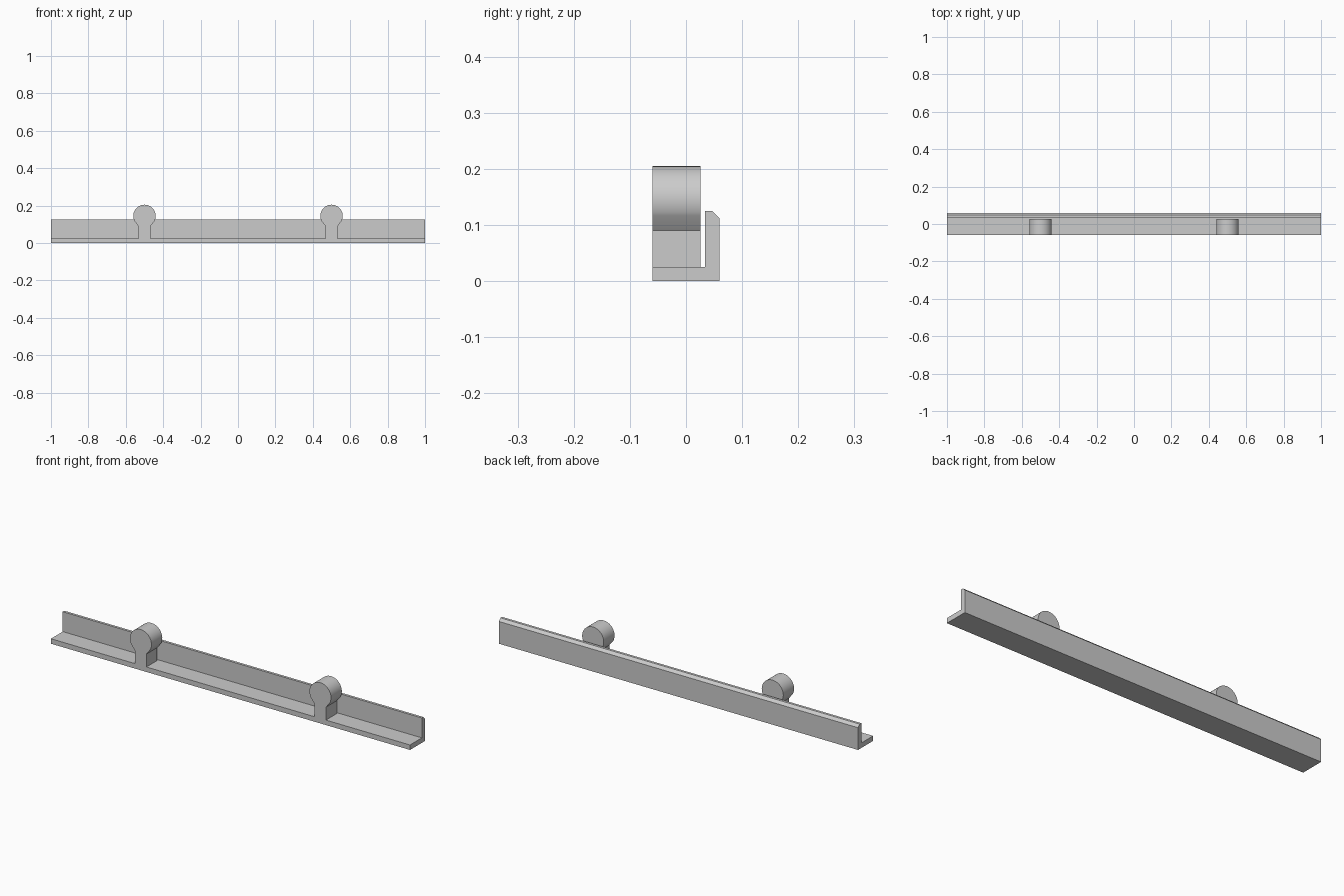
import bpy
import bmesh
from math import asin, cos, pi, sin
from mathutils import Vector

default = bpy.data.objects.get("Cube")
if default:
    bpy.data.objects.remove(default, do_unlink=True)

grey = bpy.data.materials.new("plain grey")
grey.use_nodes = True
colour = (0.6, 0.6, 0.6, 1)
grey.diffuse_color = colour
grey.node_tree.nodes["Principled BSDF"].inputs["Base Color"].default_value = colour


def extrude_profile(name, points, offset):
    """Extrude a closed outline into a solid along the offset vector."""
    bm = bmesh.new()
    face = bm.faces.new([bm.verts.new(p) for p in points])
    result = bmesh.ops.extrude_face_region(bm, geom=[face], use_keep_orig=True)
    moved = [v for v in result["geom"] if isinstance(v, bmesh.types.BMVert)]
    bmesh.ops.translate(bm, verts=moved, vec=Vector(offset))
    bmesh.ops.recalc_face_normals(bm, faces=bm.faces)
    mesh = bpy.data.meshes.new(name)
    bm.to_mesh(mesh)
    bm.free()
    mesh.materials.append(grey)
    obj = bpy.data.objects.new(name, mesh)
    bpy.context.collection.objects.link(obj)
    return obj


# Angled rail: flat base and rear wall with a chamfered back edge
rail = [(-0.06, 0), (0.06, 0), (0.06, 0.112), (0.047, 0.125),
        (0.034, 0.125), (0.034, 0.025), (-0.06, 0.025)]
extrude_profile("angled_rail", [(-1, y, z) for y, z in rail], (2, 0, 0))

# Round-headed pegs: narrow neck, sloped shoulders, circular head
radius, centre, shoulder, neck = 0.06, 0.145, 0.117, 0.032
start = asin((shoulder - centre) / radius)
steps = 40
arc = [start + (pi - 2 * start) * i / steps for i in range(steps + 1)]
outline = [(-neck, 0.09), (-neck, 0.025), (neck, 0.025), (neck, 0.09)]
outline += [(radius * cos(a), centre + radius * sin(a)) for a in arc]

for side, x in (("right", -0.5), ("left", 0.5)):
    peg = extrude_profile(side + "_peg", [(x + u, -0.06, z) for u, z in outline], (0, 0.086, 0))
    bpy.ops.object.select_all(action="DESELECT")
    peg.select_set(True)
    bpy.context.view_layer.objects.active = peg
    bpy.ops.object.shade_smooth_by_angle(angle=pi / 6)
